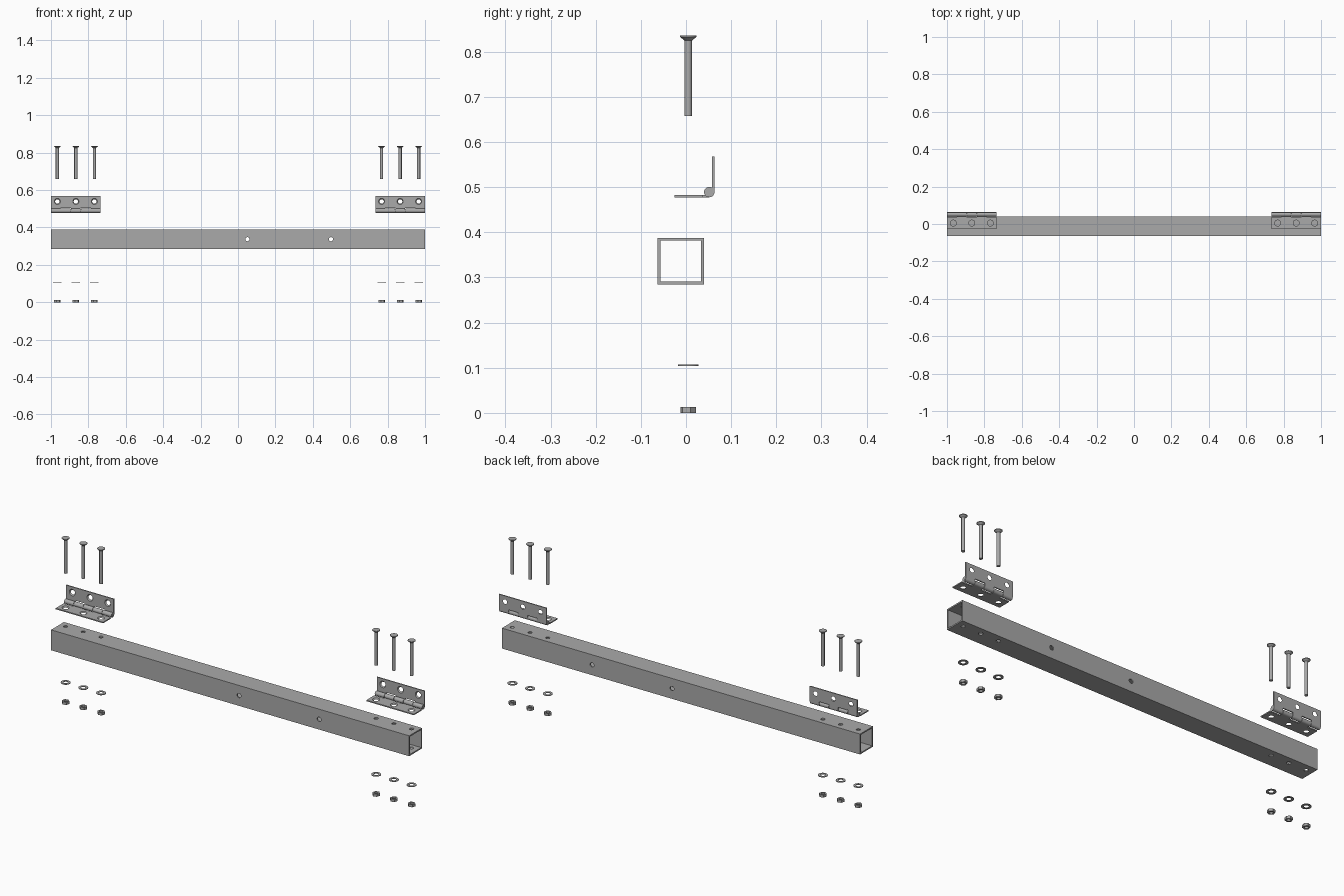
import bpy, bmesh, math
from mathutils import Matrix, Vector

if "Cube" in bpy.data.objects:
    bpy.data.objects.remove(bpy.data.objects["Cube"], do_unlink=True)

steel = bpy.data.materials.new("grey steel")
steel.use_nodes = True
GREY = (0.4, 0.4, 0.4, 1)
steel.diffuse_color = GREY
steel.node_tree.nodes["Principled BSDF"].inputs["Base Color"].default_value = GREY

AXIS_ROT = {"X": Matrix.Rotation(math.pi / 2, 4, "Y"),
            "Y": Matrix.Rotation(math.pi / 2, 4, "X"),
            "Z": Matrix.Identity(4)}


def finish(name, bm, smooth=False):
    bmesh.ops.recalc_face_normals(bm, faces=bm.faces)
    mesh = bpy.data.meshes.new(name)
    bm.to_mesh(mesh)
    bm.free()
    mesh.materials.append(steel)
    ob = bpy.data.objects.new(name, mesh)
    bpy.context.collection.objects.link(ob)
    if smooth:
        shade(ob)
    return ob


def shade(ob):
    bpy.ops.object.select_all(action="DESELECT")
    ob.select_set(True)
    bpy.context.view_layer.objects.active = ob
    bpy.ops.object.shade_smooth_by_angle(angle=math.radians(35))


def box(name, low, high):
    low, high = Vector(low), Vector(high)
    bm = bmesh.new()
    bmesh.ops.create_cube(bm, size=1, matrix=Matrix.Translation((low + high) / 2)
                          @ Matrix.Diagonal((*(high - low), 1)))
    return finish(name, bm)


def cone(name, centre, r1, r2, depth, axis="Z", sides=24, smooth=False):
    bm = bmesh.new()
    bmesh.ops.create_cone(bm, cap_ends=True, segments=sides, radius1=r1, radius2=r2,
                          depth=depth, matrix=Matrix.Translation(centre) @ AXIS_ROT[axis])
    return finish(name, bm, smooth)


def cut(ob, cutters):
    """Subtract each cutter, bake the result and remove the cutters."""
    for c in cutters:
        mod = ob.modifiers.new("cut", "BOOLEAN")
        mod.operation, mod.solver, mod.object = "DIFFERENCE", "EXACT", c
    graph = bpy.context.evaluated_depsgraph_get()
    ob.data = bpy.data.meshes.new_from_object(ob.evaluated_get(graph))
    ob.modifiers.clear()
    for c in cutters:
        bpy.data.objects.remove(c, do_unlink=True)
    shade(ob)


def lathe(name, profile, x, y, sides=24, closed=False, turn=0):
    """Spin a (radius, z) profile about a vertical axis."""
    bm = bmesh.new()
    rings = []
    for r, z in profile:
        angles = [turn + math.tau * i / sides for i in range(sides)]
        rings.append([bm.verts.new((x + r * math.cos(a), y + r * math.sin(a), z))
                      for a in angles])
    pairs = list(zip(rings, rings[1:]))
    if closed:
        pairs.append((rings[-1], rings[0]))
    else:
        bm.faces.new(rings[0])
        bm.faces.new(rings[-1])
    for a, b in pairs:
        for i in range(sides):
            j = (i + 1) % sides
            bm.faces.new((a[i], a[j], b[j], b[i]))
    return finish(name, bm, True)


BOLT_Y = 0.005
BOLT_X = [0.768, 0.867, 0.966]
SIDES = (("right", -1), ("left", 1))
ALL_X = [s * x for _, s in SIDES for x in BOLT_X]

# Hollow square beam with bolt holes and two cross holes
Y0, Y1, Z0, Z1, WALL = -0.063, 0.04, 0.285, 0.388, 0.0066
beam = box("square_tube", (-1, Y0, Z0), (1, Y1, Z1))
holes = [box("bore_cutter", (-1.1, Y0 + WALL, Z0 + WALL), (1.1, Y1 - WALL, Z1 - WALL))]
holes += [cone("hole_cutter", (x, BOLT_Y, 0.337), 0.01, 0.01, 0.2) for x in ALL_X]
holes += [cone("hole_cutter", (x, 0, 0.337), 0.011, 0.011, 0.3, "Y") for x in (0.05, 0.497)]
cut(beam, holes)

# Hinges: two notched, countersunk leaves and five knuckles
PIN_Y, PIN_Z, KNUCKLE_R, THICK = 0.0515, 0.4892, 0.0115, 0.0055
LENGTH = 0.265
STEP = LENGTH / 5
FLOOR, BACK = PIN_Z - KNUCKLE_R, PIN_Y + KNUCKLE_R
for side, s in SIDES:
    start = -1 if s < 0 else 1 - LENGTH
    xs = [s * x for x in BOLT_X]
    flat = box(side + "_hinge_flat_leaf", (start, -0.026, FLOOR),
               (start + LENGTH, PIN_Y, FLOOR + THICK))
    upright = box(side + "_hinge_upright_leaf", (start, BACK - THICK, PIN_Z),
                  (start + LENGTH, BACK, 0.568))
    flat_cuts, upright_cuts = [], []
    for x in xs:
        flat_cuts.append(cone("sink_cutter", (x, BOLT_Y, FLOOR + THICK / 2),
                              0.009, 0.019, THICK * 2))
        upright_cuts.append(cone("sink_cutter", (x, BACK - THICK / 2, 0.539),
                                 0.009, 0.019, THICK * 2, "Y"))
    for k in range(5):
        a, b = start + k * STEP, start + (k + 1) * STEP
        lo = a - 0.01 if k == 0 else a - 0.001
        hi = b + 0.01 if k == 4 else b + 0.001
        if k % 2:
            upright_cuts.append(box("notch_cutter", (lo, 0, 0.45), (hi, 0.1, 0.503)))
        else:
            flat_cuts.append(box("notch_cutter", (lo, 0.0375, 0.45), (hi, 0.1, 0.52)))
        cone(side + "_hinge_knuckle", ((a + b) / 2, PIN_Y, PIN_Z), KNUCKLE_R, KNUCKLE_R,
             STEP - (0.002 if 0 < k < 4 else 0.001), "X", 24, True)
    cut(flat, flat_cuts)
    cut(upright, upright_cuts)
    cone(side + "_hinge_pin", (start + LENGTH / 2, PIN_Y, PIN_Z), 0.006, 0.006,
         LENGTH, "X", 16, True)

# Countersunk bolts, washers and hexagonal nuts
for x in ALL_X:
    lathe("bolt", [(0.0085, 0.658), (0.0085, 0.825), (0.0182, 0.833), (0.0182, 0.836)],
          x, BOLT_Y)
    lathe("washer", [(0.0115, 0.104), (0.0225, 0.104), (0.0225, 0.107), (0.0115, 0.107)],
          x, BOLT_Y, closed=True)
    nut = lathe("nut", [(0.0182, 0), (0.0182, 0.013)], x, BOLT_Y, 6, turn=math.radians(75))
    cut(nut, [cone("thread_cutter", (x, BOLT_Y, 0.006), 0.009, 0.009, 0.05)])
